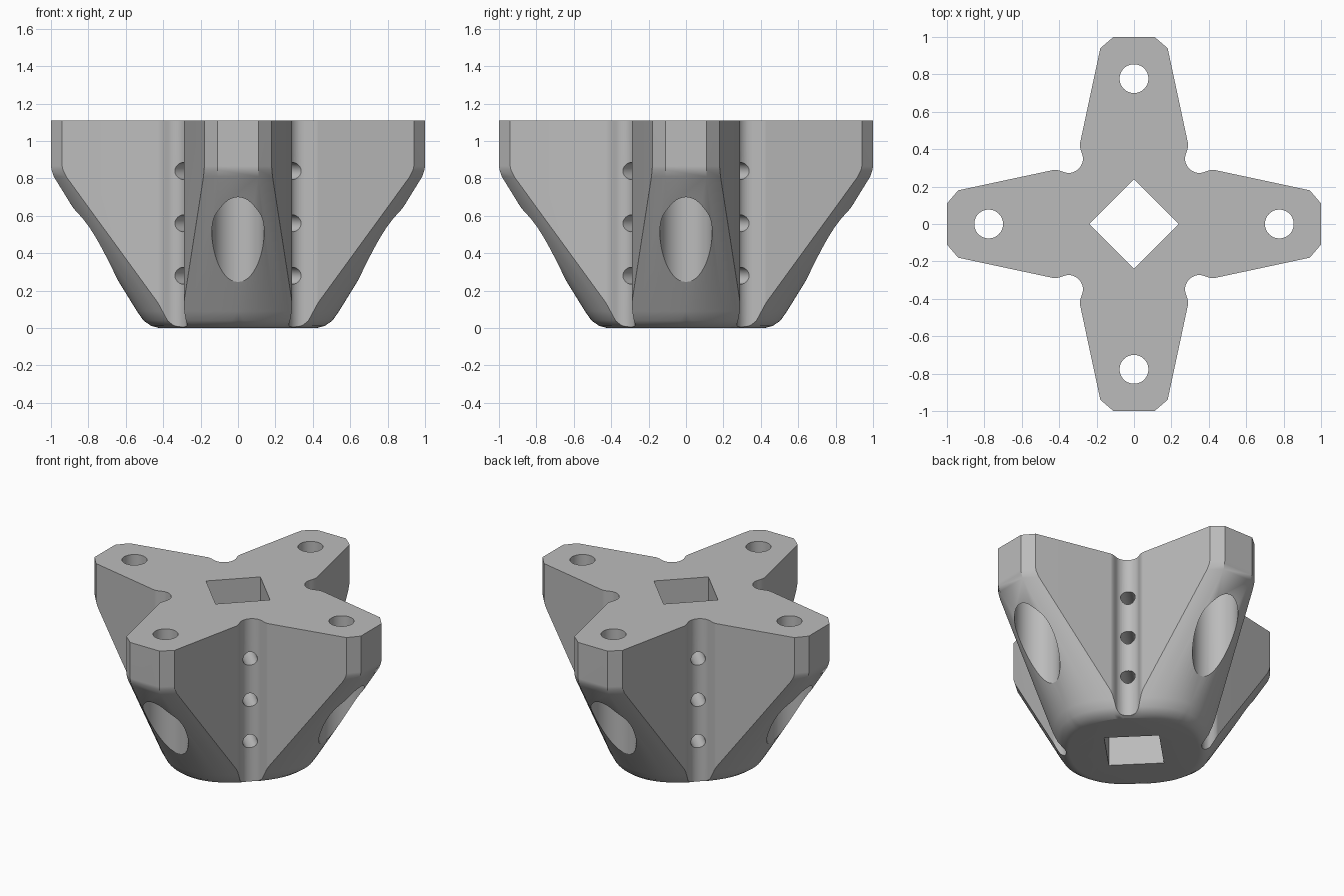
import bpy, bmesh
from math import sin, cos, pi, radians
from mathutils import Matrix, Vector

if "Cube" in bpy.data.objects:
    bpy.data.objects.remove(bpy.data.objects["Cube"], do_unlink=True)

HEIGHT = 1.11

grey = bpy.data.materials.new("light_grey")
grey.use_nodes = True
grey.diffuse_color = (0.5, 0.5, 0.5, 1)
grey.node_tree.nodes["Principled BSDF"].inputs["Base Color"].default_value = (0.5, 0.5, 0.5, 1)


def finish(bm, name):
    bmesh.ops.recalc_face_normals(bm, faces=bm.faces)
    mesh = bpy.data.meshes.new(name)
    bm.to_mesh(mesh)
    bm.free()
    mesh.materials.append(grey)
    ob = bpy.data.objects.new(name, mesh)
    bpy.context.collection.objects.link(ob)
    return ob


def prism(name, outline, z0, z1):
    bm = bmesh.new()
    face = bm.faces.new([bm.verts.new((x, y, z0)) for x, y in outline])
    top = bmesh.ops.extrude_face_region(bm, geom=[face])["geom"]
    bmesh.ops.translate(bm, vec=(0, 0, z1 - z0),
                        verts=[v for v in top if isinstance(v, bmesh.types.BMVert)])
    return finish(bm, name)


def rod(name, radius, start, end):
    start, end = Vector(start), Vector(end)
    axis = end - start
    matrix = Matrix.Translation((start + end) / 2) @ axis.to_track_quat('Z', 'Y').to_matrix().to_4x4()
    bm = bmesh.new()
    bmesh.ops.create_cone(bm, cap_ends=True, segments=48, radius1=radius,
                          radius2=radius, depth=axis.length, matrix=matrix)
    return finish(bm, name)


def combine(target, tool, operation):
    mod = target.modifiers.new("cut", 'BOOLEAN')
    mod.operation, mod.object, mod.solver = operation, tool, 'EXACT'
    bpy.context.view_layer.objects.active = target
    bpy.ops.object.modifier_apply(modifier=mod.name)
    bpy.data.objects.remove(tool, do_unlink=True)


def turn(points, k):
    for _ in range(k):
        points = [(-y, x) for x, y in points]
    return points


# Four-armed outline: chamfered arm tip, then a rounded groove between arms
tip = [(0.94, -0.18), (1, -0.11), (1, 0.11), (0.94, 0.18)]
flare = [(0.43, 0.289), (0.415, 0.289), (0.4, 0.286), (0.385, 0.281)]
groove = [(0.35 + 0.077 * cos(radians(a)), 0.35 + 0.077 * sin(radians(a)))
          for a in range(285, 164, -8)]
quarter = tip + flare + groove + [(y, x) for x, y in reversed(flare)]
outline = [p for k in range(4) for p in turn(quarter, k)]
body = prism("four_arm_bracket", outline, -0.1, HEIGHT)

# Tapered envelope: arm tips blending down to a rounded base
bm = bmesh.new()
for scale, z in ((1.002, 1.3), (1.002, 0.88), (0.997, 0.845), (0.985, 0.81)):
    for k in range(4):
        for x, y in turn(tip, k):
            bm.verts.new((x * scale, y * scale, z))
for radius, wave, z in ((0.42, 0.01, 0), (0.465, 0.015, 0.012),
                        (0.505, 0.02, 0.04), (0.54, 0.025, 0.09)):
    for i in range(96):
        a = 2 * pi * i / 96
        r = radius - wave * (1 - cos(4 * a))
        bm.verts.new((r * cos(a), r * sin(a), z))
hull = bmesh.ops.convex_hull(bm, input=bm.verts)
loose = [v for v in bm.verts if not v.link_faces]
bmesh.ops.delete(bm, geom=loose, context='VERTS')
combine(body, finish(bm, "taper_cutter"), 'INTERSECT')

# Square shaft through the middle
combine(body, prism("shaft_cutter", turn([(0.24, 0), (0, 0.24), (-0.24, 0), (0, -0.24)], 0),
                    -0.2, 1.4), 'DIFFERENCE')

# Bolt hole with a wide counterbore from below, in every arm
for k in range(4):
    x, y = turn([(0.777, 0)], k)[0]
    combine(body, rod("counterbore_cutter", 0.14, (x, y, -0.1), (x, y, 0.9)), 'DIFFERENCE')
    combine(body, rod("bolt_cutter", 0.077, (x, y, 0.8), (x, y, 1.3)), 'DIFFERENCE')

# Cross holes from the grooves into the shaft
for z in (0.28, 0.56, 0.84):
    for s in (1, -1):
        combine(body, rod("cross_cutter", 0.045, (-0.5, -0.5 * s, z), (0.5, 0.5 * s, z)), 'DIFFERENCE')

# Smooth curved walls, crisp edges
bpy.ops.object.select_all(action='DESELECT')
body.select_set(True)
bpy.context.view_layer.objects.active = body
bpy.ops.object.shade_smooth_by_angle(angle=radians(28))
weighted = body.modifiers.new("weighted_normals", 'WEIGHTED_NORMAL')
weighted.keep_sharp = True
